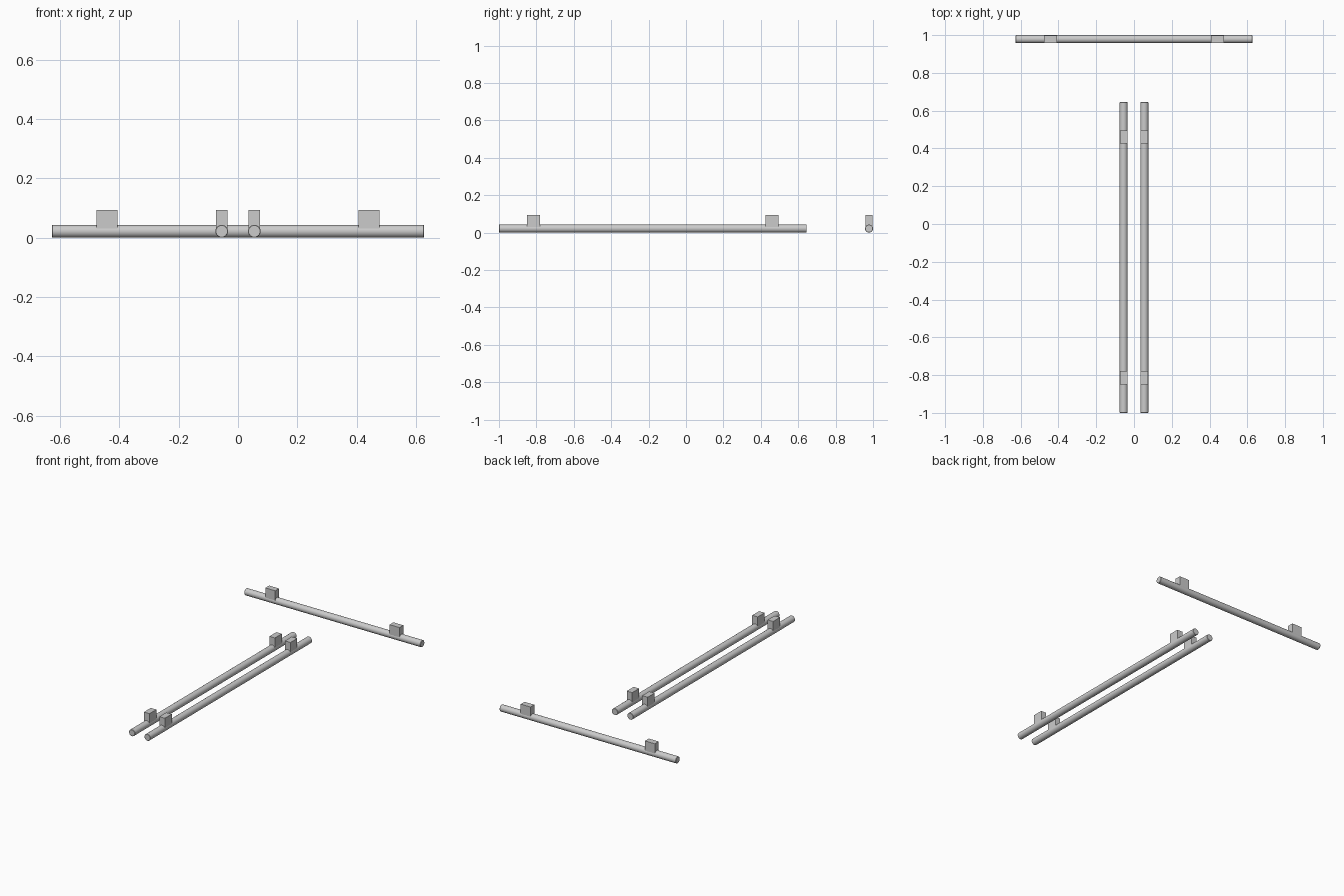
import bpy
from math import pi

if "Cube" in bpy.data.objects:
    bpy.data.objects.remove(bpy.data.objects["Cube"])

R = 0.0215           # bar radius
TAB_TOP = 0.093      # height of the mounting tabs
TAB_LEN, TAB_WID = 0.07, 0.039


def bar(name, x, y, length, along_x):
    rot = (0, pi / 2, 0) if along_x else (pi / 2, 0, 0)
    bpy.ops.mesh.primitive_cylinder_add(vertices=24, radius=R, depth=length,
                                        location=(x, y, R), rotation=rot)
    ob = bpy.context.object
    ob.name = name
    bpy.ops.object.transform_apply(location=False, rotation=True, scale=True)
    # slightly softened end rims
    bev = ob.modifiers.new("rim", 'BEVEL')
    bev.width = 0.002
    bev.segments = 1
    bev.limit_method = 'ANGLE'
    bev.angle_limit = 1.0
    bpy.ops.object.shade_smooth_by_angle()


def tab(name, x, y, along_x):
    bpy.ops.mesh.primitive_cube_add(size=1, location=(x, y, (R + TAB_TOP) / 2))
    ob = bpy.context.object
    ob.name = name
    sx, sy = (TAB_LEN, TAB_WID) if along_x else (TAB_WID, TAB_LEN)
    ob.scale = (sx, sy, TAB_TOP - R)
    bpy.ops.object.transform_apply(location=False, rotation=False, scale=True)


# two long parallel bars, each with a front and a rear tab
for side, x in (("left", -0.055), ("right", 0.055)):
    bar(f"long_bar_{side}", x, -0.1775, 1.645, False)
    for end, y in (("front", -0.8145), ("rear", 0.4605)):
        tab(f"long_bar_tab_{side}_{end}", x, y, False)

# cross bar at the back with a tab near each end
CY = 1 - R
bar("cross_bar", 0, CY, 1.254, True)
for side, x in (("left", -0.442), ("right", 0.442)):
    tab(f"cross_bar_tab_{side}", x, CY, True)
